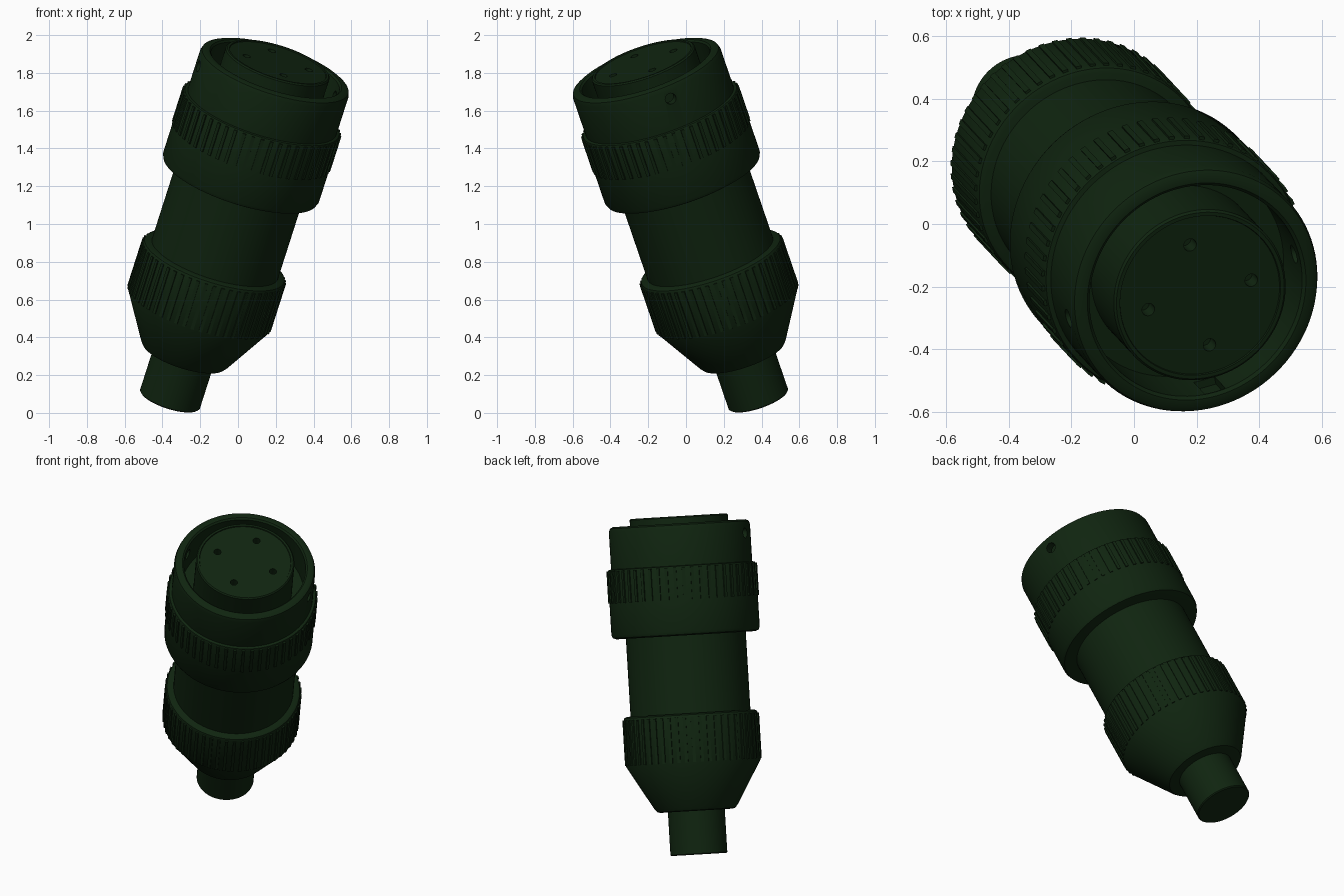
import bpy, bmesh, math
from mathutils import Matrix, Vector

cube = bpy.data.objects.get("Cube")
if cube:
    bpy.data.objects.remove(cube, do_unlink=True)

# Single dark green finish
green = bpy.data.materials.new("dark green")
green.use_nodes = True
COLOR = (0.005, 0.018, 0.005, 1)
green.diffuse_color = COLOR
green.node_tree.nodes["Principled BSDF"].inputs["Base Color"].default_value = COLOR

# Leaning frame: local z runs along the connector, local x through the side holes
axis = Vector((0.29, -0.31, 0.905)).normalized()
side = Vector((0.95, 0.27, -0.21))
side = (side - axis * side.dot(axis)).normalized()
up = axis.cross(side)
FRAME = Matrix((side, up, axis)).transposed().to_4x4()
FRAME.translation = (-0.361, 0.384, 0.07)


def add_object(name, bm):
    bmesh.ops.recalc_face_normals(bm, faces=bm.faces)
    mesh = bpy.data.meshes.new(name)
    bm.to_mesh(mesh)
    bm.free()
    mesh.materials.append(green)
    obj = bpy.data.objects.new(name, mesh)
    obj.matrix_world = FRAME
    bpy.context.collection.objects.link(obj)
    return obj


def activate(obj):
    bpy.ops.object.select_all(action='DESELECT')
    obj.select_set(True)
    bpy.context.view_layer.objects.active = obj


def smooth(obj):
    activate(obj)
    bpy.ops.object.shade_smooth_by_angle(angle=math.radians(32))


def lathe(name, profile, steps=96):
    """Solid of revolution from (radius, height) points."""
    bm = bmesh.new()
    verts = [bm.verts.new((r, 0, z)) for r, z in profile]
    edges = [bm.edges.new(pair) for pair in zip(verts, verts[1:])]
    bmesh.ops.spin(bm, geom=verts + edges, axis=(0, 0, 1), cent=(0, 0, 0),
                   angle=math.tau, steps=steps)
    bmesh.ops.remove_doubles(bm, verts=bm.verts, dist=0.0001)
    return add_object(name, bm)


def place_box(bm, size, position, angle=0):
    m = Matrix.Rotation(angle, 4, 'Z') @ Matrix.Translation(position)
    bmesh.ops.create_cube(bm, size=1, matrix=m @ Matrix.Diagonal((*size, 1)))


def place_rod(bm, radius, length, matrix):
    bmesh.ops.create_cone(bm, cap_ends=True, segments=20, radius1=radius,
                          radius2=radius, depth=length, matrix=matrix)


def cut(obj, bm):
    cutter = add_object("cutter", bm)
    cutter.hide_render = True
    mod = obj.modifiers.new("cut", 'BOOLEAN')
    mod.operation = 'DIFFERENCE'
    mod.solver = 'EXACT'
    mod.object = cutter
    activate(obj)
    bpy.ops.object.modifier_apply(modifier=mod.name)
    bpy.data.objects.remove(cutter, do_unlink=True)


def knurl(name, radius, bottom, top, count=54):
    """Ring of narrow raised ribs."""
    bm = bmesh.new()
    for i in range(count):
        place_box(bm, (0.02, 0.018, top - bottom),
                  (radius, 0, (bottom + top) / 2), math.tau * i / count)
    return add_object(name, bm)


# Cable stub and main barrel
smooth(lathe("cable_stub", [(0, 0), (0.160, 0), (0.166, 0.006), (0.166, 0.3), (0, 0.3)]))
smooth(lathe("barrel", [(0, 0.7), (0.35, 0.7), (0.35, 1.4), (0, 1.4)]))

# Tapered clamp nut with its ribs
smooth(lathe("clamp_nut", [
    (0, 0.255), (0.21, 0.255), (0.228, 0.26), (0.243, 0.278), (0.393, 0.534),
    (0.393, 0.80), (0.387, 0.817), (0.372, 0.825), (0, 0.825)]))
knurl("clamp_nut_ribs", 0.389, 0.54, 0.805)

# Coupling ring with an open mouth
ring = lathe("coupling_ring", [
    (0, 1.28), (0.405, 1.28), (0.425, 1.287), (0.433, 1.305), (0.433, 1.672),
    (0.427, 1.685), (0.412, 1.688), (0.412, 1.905), (0.405, 1.925), (0.388, 1.934),
    (0.365, 1.934), (0.355, 1.925), (0.355, 1.72), (0, 1.72)])
holes = bmesh.new()
for s in (1, -1):
    place_rod(holes, 0.03, 0.12,
              Matrix.Translation((0.39 * s, 0, 1.855)) @ Matrix.Rotation(math.pi / 2, 4, 'Y'))
cut(ring, holes)
keyway = bmesh.new()
place_box(keyway, (0.07, 0.06, 0.12), (0, -0.35, 1.86))
cut(ring, keyway)
smooth(ring)
knurl("coupling_ring_ribs", 0.430, 1.49, 1.678)

# Contact insert with four sockets
insert = lathe("contact_insert", [
    (0, 1.70), (0.287, 1.70), (0.287, 1.968), (0.280, 1.975), (0.268, 1.975),
    (0.266, 1.969), (0, 1.969)])
sockets = bmesh.new()
for i in range(4):
    a = math.pi / 2 * i
    place_rod(sockets, 0.021, 0.12,
              Matrix.Translation((0.175 * math.cos(a), 0.175 * math.sin(a), 1.97)))
cut(insert, sockets)
smooth(insert)
